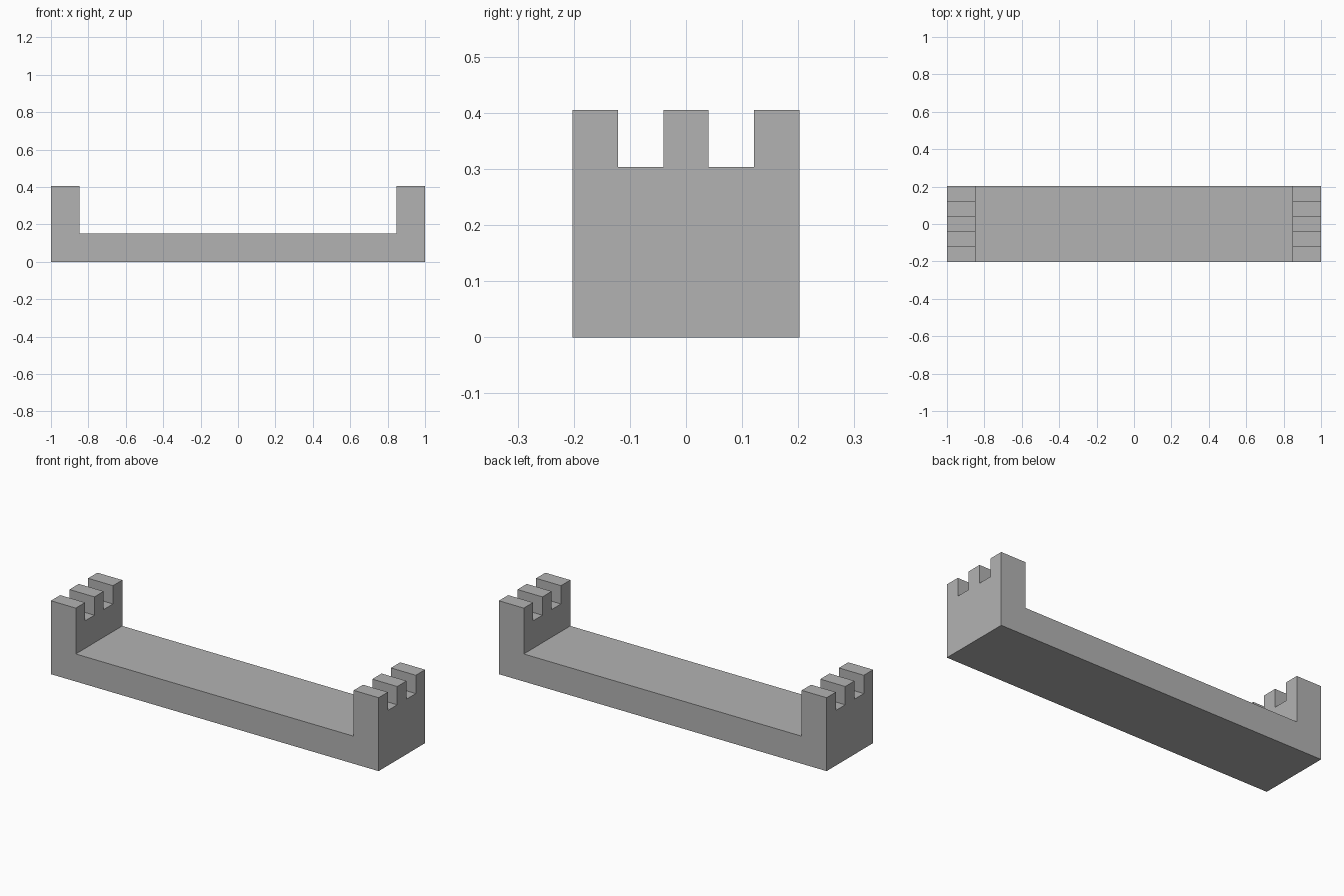
import bpy
import bmesh
import math
from mathutils import Vector

cube = bpy.data.objects.get("Cube")
if cube:
    bpy.data.objects.remove(cube, do_unlink=True)

HALF_LENGTH = 1.0
WIDTH = 0.405
THICK = 0.152           # base plate and end wall thickness
NOTCH_FLOOR = 0.304
HEIGHT = 0.405
STRIPS = 5              # tooth, notch, tooth, notch, tooth

# Material
grey = bpy.data.materials.new("plain grey")
grey.use_nodes = True
colour = (0.45, 0.45, 0.45, 1)
grey.diffuse_color = colour
grey.node_tree.nodes["Principled BSDF"].inputs["Base Color"].default_value = colour

# U-shaped side profile, mirrored about the middle
right_half = [(HALF_LENGTH, 0), (HALF_LENGTH, NOTCH_FLOOR),
              (HALF_LENGTH - THICK, NOTCH_FLOOR), (HALF_LENGTH - THICK, THICK)]
profile = right_half + [(-x, z) for x, z in reversed(right_half)]

bm = bmesh.new()
face = bm.faces.new([bm.verts.new((x, -WIDTH / 2, z)) for x, z in profile])
extruded = bmesh.ops.extrude_face_region(bm, geom=[face])["geom"]
bmesh.ops.translate(bm, vec=(0, WIDTH, 0),
                    verts=[v for v in extruded if isinstance(v, bmesh.types.BMVert)])
bmesh.ops.recalc_face_normals(bm, faces=bm.faces)

# Slice the body into strips across its width
step = WIDTH / STRIPS
for i in range(1, STRIPS):
    bmesh.ops.bisect_plane(bm, geom=bm.verts[:] + bm.edges[:] + bm.faces[:],
                           plane_co=(0, -WIDTH / 2 + i * step, 0), plane_no=(0, 1, 0))

# Raise every other strip on the end walls into a tooth
bm.normal_update()
teeth = []
for f in bm.faces:
    c = f.calc_center_median()
    strip = int((c.y + WIDTH / 2) / step)
    if f.normal.z > 0.9 and c.z > NOTCH_FLOOR - 0.01 and strip % 2 == 0:
        teeth.append(f)
raised = bmesh.ops.extrude_discrete_faces(bm, faces=teeth)["faces"]
for f in raised:
    bmesh.ops.translate(bm, vec=Vector((0, 0, HEIGHT - NOTCH_FLOOR)), verts=f.verts[:])

# Merge coplanar faces into clean flat panels
bmesh.ops.dissolve_limit(bm, angle_limit=math.radians(1),
                         verts=bm.verts[:], edges=bm.edges[:])
bmesh.ops.recalc_face_normals(bm, faces=bm.faces)

mesh = bpy.data.meshes.new("notched_cradle")
bm.to_mesh(mesh)
bm.free()
mesh.materials.append(grey)
cradle = bpy.data.objects.new("notched_cradle", mesh)
bpy.context.collection.objects.link(cradle)
